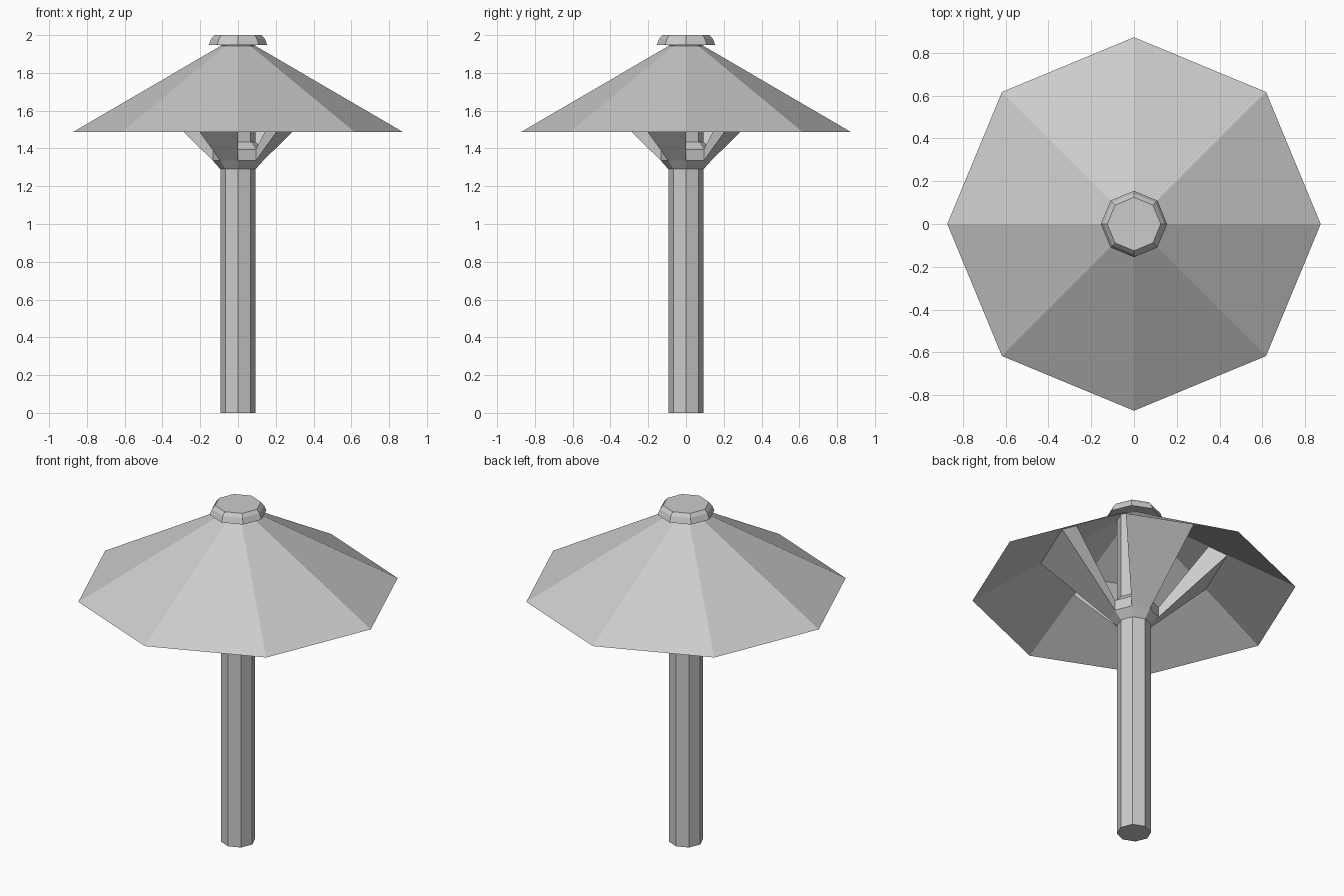
import bpy, bmesh
from math import cos, sin, pi

if "Cube" in bpy.data.objects:
    bpy.data.objects.remove(bpy.data.objects["Cube"])

SIDES = 8


def point(r, z, k):
    a = 2 * pi * k / SIDES
    return (r * cos(a), r * sin(a), z)


def make_object(name, bm):
    bmesh.ops.recalc_face_normals(bm, faces=bm.faces)
    mesh = bpy.data.meshes.new(name)
    bm.to_mesh(mesh)
    bm.free()
    obj = bpy.data.objects.new(name, mesh)
    bpy.context.collection.objects.link(obj)
    return obj


def lathe(name, profile, capped=True):
    """Octagonal solid or shell from (radius, z) pairs, bottom to top."""
    bm = bmesh.new()
    rings = [[bm.verts.new(point(r, z, k)) for k in range(SIDES)] for r, z in profile]
    for lo, hi in zip(rings, rings[1:]):
        for k in range(SIDES):
            n = (k + 1) % SIDES
            bm.faces.new((lo[k], lo[n], hi[n], hi[k]))
    if capped:
        bm.faces.new(rings[0])
        bm.faces.new(rings[-1])
    return make_object(name, bm)


def brace(name, k, section):
    """Flared wedge filling one octagon side, from a radial section."""
    bm = bmesh.new()
    a = [bm.verts.new(point(r, z, k)) for r, z in section]
    b = [bm.verts.new(point(r, z, k + 1)) for r, z in section]
    bm.faces.new(a)
    bm.faces.new(b)
    for i in range(len(section)):
        j = (i + 1) % len(section)
        bm.faces.new((a[i], a[j], b[j], b[i]))
    return make_object(name, bm)


# Pole with a bulging collar below the canopy
lathe("pole", [(0.093, 0), (0.093, 1.29), (0.133, 1.335), (0.133, 1.395),
               (0.093, 1.435), (0.093, 1.945)])

# Thin sheet canopy
lathe("canopy", [(0.873, 1.487), (0.08, 1.95)], capped=False)

# Cap on top
lathe("cap", [(0.155, 1.947), (0.142, 1.98), (0.125, 2.0)])

# Four braces on alternate sides of the collar
for i in range(4):
    brace(f"brace_{i + 1}", 2 * i + 1,
          [(0.133, 1.335), (0.504, 1.70), (0.403, 1.76), (0.133, 1.395)])
